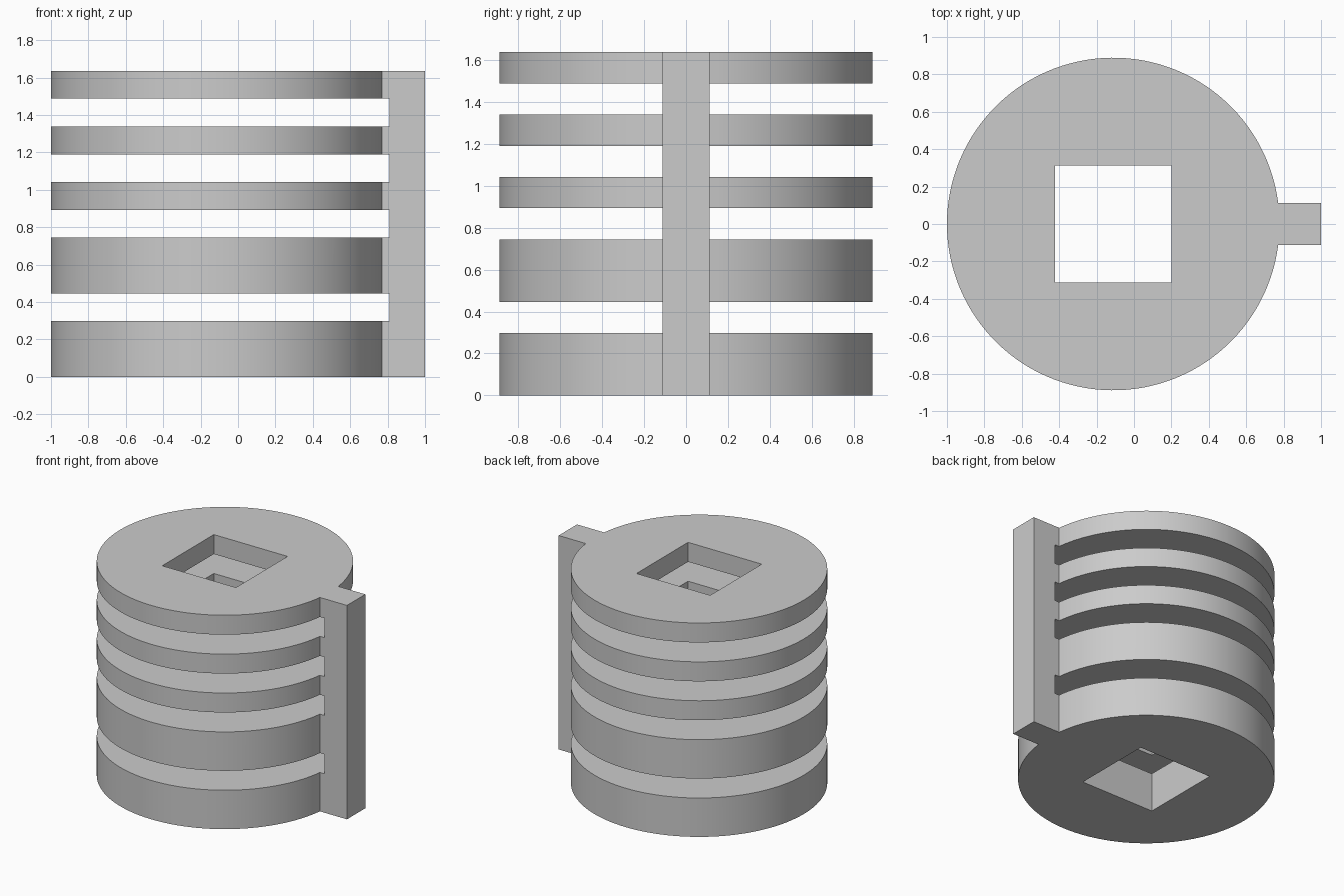
import bpy, bmesh, math

if "Cube" in bpy.data.objects:
    bpy.data.objects.remove(bpy.data.objects["Cube"])

UNIT = 0.1488            # thin ring height, also the slot height
HEIGHT = 11 * UNIT
CX, R = -0.111, 0.889    # cylinder axis and radius
TAB = 0.111              # half width of the spine
HOLE = 0.312             # half width of the square bore
SLOT_END = 0.81          # inner face of the spine inside the slots


def prism(name, outline, z0, z1):
    """Extrude a closed outline between two heights."""
    bm = bmesh.new()
    face = bm.faces.new([bm.verts.new((x, y, z0)) for x, y in outline])
    top = bmesh.ops.extrude_face_region(bm, geom=[face])["geom"]
    for v in top:
        if isinstance(v, bmesh.types.BMVert):
            v.co.z = z1
    bmesh.ops.recalc_face_normals(bm, faces=bm.faces)
    mesh = bpy.data.meshes.new(name)
    bm.to_mesh(mesh)
    bm.free()
    obj = bpy.data.objects.new(name, mesh)
    bpy.context.collection.objects.link(obj)
    return obj


def rect(x0, x1, y):
    return [(x0, -y), (x1, -y), (x1, y), (x0, y)]


# Round body with the square spine on its right side
a0 = math.asin(TAB / R)
steps = 120
outline = [(CX + R * math.cos(a), R * math.sin(a))
           for a in (a0 + (2 * math.pi - 2 * a0) * i / steps for i in range(steps + 1))]
outline += [(1.0, -TAB), (1.0, TAB)]
body = prism("ringed_body", outline, 0, HEIGHT)

# Cutters: the vertical square bore and the slots between rings
cutters = [prism("bore_cutter", rect(CX - HOLE, CX + HOLE, HOLE), -0.2, HEIGHT + 0.2)]
for level in (2, 5, 7, 9):
    cutters.append(prism("slot_cutter", rect(-1.5, SLOT_END, 1.5),
                         level * UNIT, (level + 1) * UNIT))

bpy.context.view_layer.objects.active = body
body.select_set(True)
for cutter in cutters:
    cutter.hide_render = True
    mod = body.modifiers.new("cut", 'BOOLEAN')
    mod.operation = 'DIFFERENCE'
    mod.solver = 'EXACT'
    mod.object = cutter
    bpy.ops.object.modifier_apply(modifier=mod.name)
    bpy.data.objects.remove(cutter)

# Finish: one grey, smooth round walls with sharp rims
grey = bpy.data.materials.new("light_grey")
grey.diffuse_color = (0.6, 0.6, 0.6, 1)
grey.use_nodes = True
grey.node_tree.nodes["Principled BSDF"].inputs["Base Color"].default_value = grey.diffuse_color
body.data.materials.clear()
body.data.materials.append(grey)
bpy.ops.object.shade_smooth_by_angle(angle=math.radians(30))
